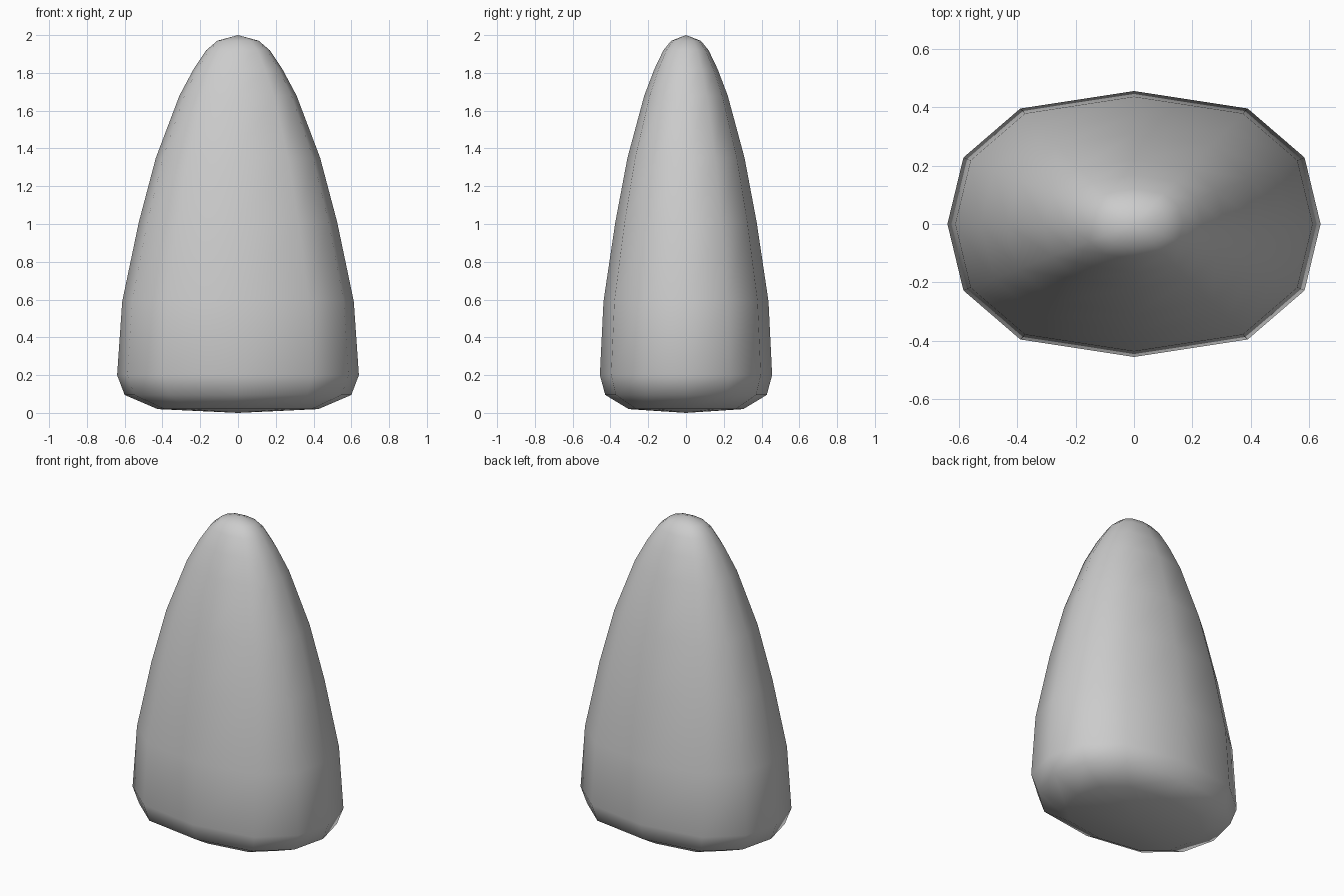
import bpy, bmesh

if "Cube" in bpy.data.objects:
    bpy.data.objects.remove(bpy.data.objects["Cube"])

# Twelve-sided oval cross-section at the widest point (mirrored from one quarter)
q = [(0.64, 0.0), (0.585, 0.228), (0.39, 0.396), (0.0, 0.456)]
half = q + [(-x, y) for x, y in q[-2::-1]]
oval = half + [(x, -y) for x, y in half[-2:0:-1]]

# Side profile: (half width, height)
profile = [(0.425, 0.02), (0.60, 0.095), (0.64, 0.2), (0.613, 0.59), (0.525, 1.01),
           (0.435, 1.35), (0.31, 1.68), (0.235, 1.82), (0.168, 1.92), (0.11, 1.97)]

bm = bmesh.new()
rings = [[bm.verts.new((x * w / 0.64, y * w / 0.64, z)) for x, y in oval]
         for w, z in profile]
n = len(oval)
for a, b in zip(rings, rings[1:]):
    for i in range(n):
        j = (i + 1) % n
        bm.faces.new((a[i], a[j], b[j], b[i]))

# Rounded base and tip
base, tip = bm.verts.new((0, 0, 0)), bm.verts.new((0, 0, 2))
for i in range(n):
    j = (i + 1) % n
    bm.faces.new((base, rings[0][j], rings[0][i]))
    bm.faces.new((tip, rings[-1][i], rings[-1][j]))
for f in bm.faces:
    f.smooth = True
bmesh.ops.recalc_face_normals(bm, faces=bm.faces[:])

mesh = bpy.data.meshes.new("tapered_body")
bm.to_mesh(mesh)
bm.free()
bpy.context.collection.objects.link(bpy.data.objects.new("tapered_body", mesh))
